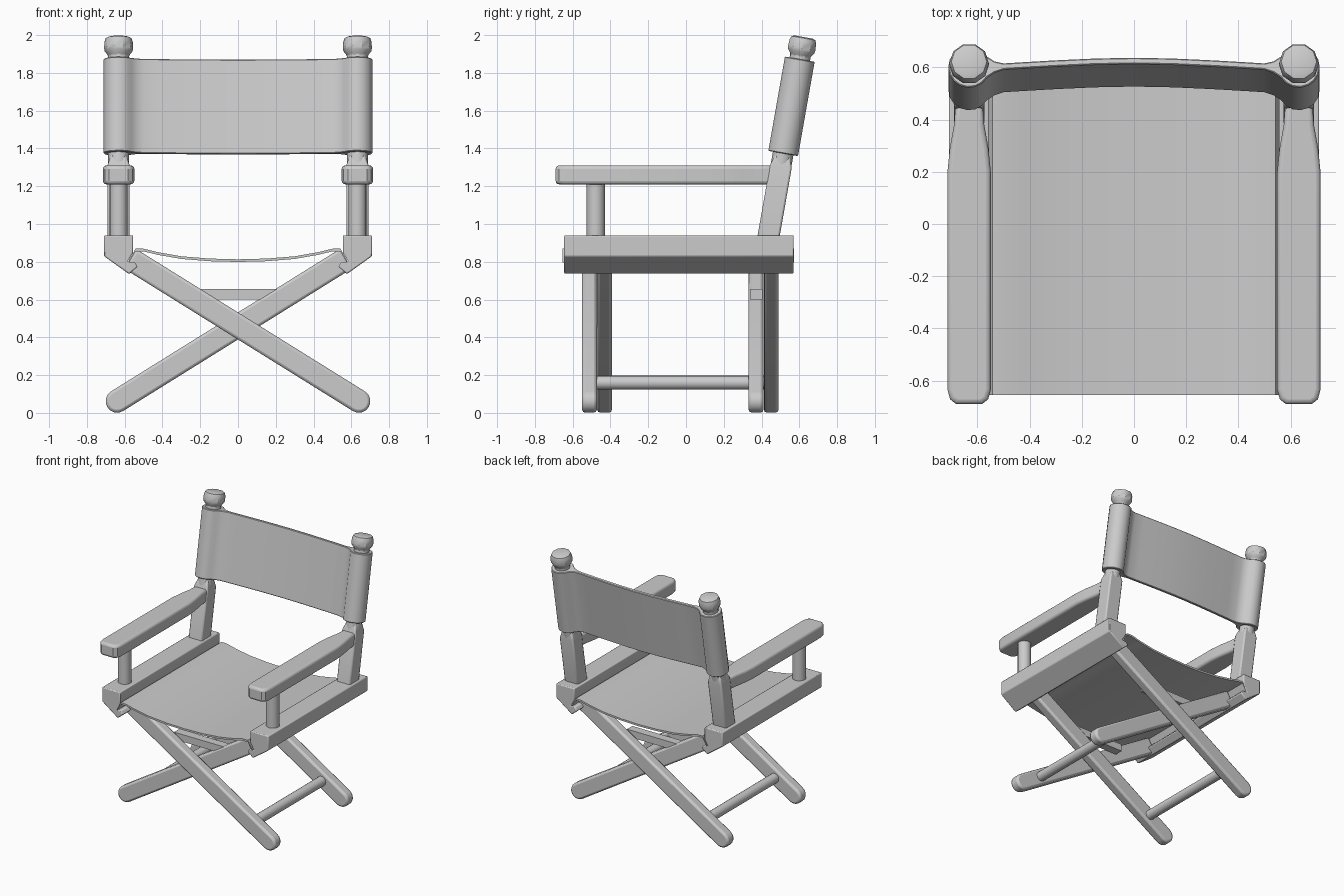
import bpy, bmesh, math
from mathutils import Vector, Matrix

if "Cube" in bpy.data.objects:
    bpy.data.objects.remove(bpy.data.objects["Cube"])

TILT = math.radians(-10)
SIDES = ((1, "right"), (-1, "left"))


def finish(name, bm, bevel=0, segments=2, matrix=None, angle=35):
    bmesh.ops.recalc_face_normals(bm, faces=bm.faces)
    mesh = bpy.data.meshes.new(name)
    bm.to_mesh(mesh)
    bm.free()
    ob = bpy.data.objects.new(name, mesh)
    bpy.context.collection.objects.link(ob)
    if matrix:
        ob.matrix_world = matrix
    if bevel:
        mod = ob.modifiers.new("bevel", 'BEVEL')
        mod.width, mod.segments = bevel, segments
        mod.limit_method, mod.angle_limit = 'ANGLE', math.radians(40)
    bpy.ops.object.select_all(action='DESELECT')
    ob.select_set(True)
    bpy.context.view_layer.objects.active = ob
    bpy.ops.object.shade_smooth_by_angle(angle=math.radians(angle))
    return ob


def loft(name, rings, **kw):
    """Skin closed rings of equal length and cap both ends."""
    bm = bmesh.new()
    vs = [[bm.verts.new(p) for p in r] for r in rings]
    n = len(vs[0])
    for a, b in zip(vs, vs[1:]):
        for i in range(n):
            j = (i + 1) % n
            bm.faces.new((a[i], a[j], b[j], b[i]))
    bm.faces.new(vs[0])
    bm.faces.new(vs[-1])
    return finish(name, bm, **kw)


def extrude_y(name, pts, y0, y1, **kw):
    return loft(name, [[(x, y, z) for x, z in pts] for y in (y0, y1)], **kw)


def extrude_z(name, pts, z0, z1, **kw):
    return loft(name, [[(x, y, z) for x, y in pts] for z in (z0, z1)], **kw)


def lathe(name, profile, sides, **kw):
    """Turn (radius, height) pairs around z."""
    ang = [2 * math.pi * i / sides for i in range(sides)]
    return loft(name, [[(r * math.cos(a), r * math.sin(a), h) for a in ang]
                       for r, h in profile], **kw)


def square(r, z):
    return [(-r, -r, z), (r, -r, z), (r, r, z), (-r, r, z)]


# Crossed legs: foot on side s, rounded at the foot, running up to the other side
def leg(name, s, y0, y1):
    foot, top, r = Vector((0.64, 0.062)), Vector((-0.57, 0.815)), 0.061
    d = (top - foot).normalized()
    n = Vector((-d.y, d.x))
    pts = [top + n * r]
    for i in range(9):
        a = math.pi * i / 8
        pts.append(foot + n * r * math.cos(a) - d * r * math.sin(a))
    pts.append(top - n * r)
    extrude_y(name, [(p.x * s, p.y) for p in pts], y0, y1, bevel=0.015)


leg("front_leg_right_foot", 1, -0.55, -0.472)
leg("front_leg_left_foot", -1, -0.47, -0.392)
leg("back_leg_right_foot", 1, 0.332, 0.41)
leg("back_leg_left_foot", -1, 0.412, 0.49)

# Short bars above the leg crossings
bar = [(-0.22, 0.60), (0.22, 0.60), (0.22, 0.655), (-0.22, 0.655)]
extrude_y("front_cross_bar", bar, -0.465, -0.40)
extrude_y("back_cross_bar", bar, 0.34, 0.405)

rail = [(0.555, 0.94), (0.71, 0.94), (0.71, 0.83), (0.577, 0.735),
        (0.53, 0.775), (0.55, 0.80), (0.585, 0.80), (0.555, 0.85)]
arm = [(0.05, -0.69), (0.073, -0.672), (0.083, -0.635), (0.083, 0.2),
       (0.074, 0.29), (0.058, 0.38), (0.052, 0.46)]

for s, side in SIDES:
    # Stretcher rod between the feet
    y0, y1 = (-0.49, 0.35) if s > 0 else (-0.41, 0.43)
    lathe(side + "_foot_rod", [(0.037, 0), (0.037, y1 - y0)], 16,
          matrix=Matrix.Translation((0.48 * s, y0, 0.16)) @ Matrix.Rotation(-math.pi / 2, 4, 'X'))
    # Grooved seat rail
    extrude_y(side + "_seat_rail", [(x * s, z) for x, z in rail], -0.645, 0.57, bevel=0.007)
    # Armrest and its front support
    outline = [(0.632 * s + x, y) for x, y in arm] + [(0.632 * s - x, y) for x, y in reversed(arm)]
    extrude_z(side + "_armrest", outline, 1.21, 1.31, bevel=0.018, segments=3)
    lathe(side + "_arm_support", [(0.048, 0.92), (0.048, 1.23)], 16,
          matrix=Matrix.Translation((0.632 * s, -0.478, 0)))
    # Leaning back post: square below, turned above, with a knob
    m = Matrix.Translation((0.632 * s, 0.438, 0.94)) @ Matrix.Rotation(TILT, 4, 'X')
    loft(side + "_back_post", [square(0.058, -0.06), square(0.058, 0.37), square(0.04, 0.43)],
         matrix=m, bevel=0.01)
    lathe(side + "_post_dowel", [(0.055, 0.36), (0.055, 0.97)], 16, matrix=m)
    lathe(side + "_post_knob", [(0.052, 0.955), (0.06, 0.972), (0.074, 0.99), (0.077, 1.005),
                                (0.075, 1.04), (0.068, 1.06), (0.05, 1.066)], 10, matrix=m)

# Sagging seat cloth tucked into the rail grooves
half = [(0.576, 0.804), (0.542, 0.862), (0.50, 0.862), (0.42, 0.843), (0.30, 0.822), (0.15, 0.81)]
path = half + [(0, 0.806)] + [(-x, z) for x, z in reversed(half)]
t = 0.007
strip = [(x, z + t) for x, z in path] + [(x, z - t) for x, z in reversed(path)]
extrude_y("seat_cloth", strip, -0.655, 0.572)

# Back cloth with a sleeve around each post, bowed slightly backwards
mid = [(0.0, 0.024), (0.15, 0.021), (0.3, 0.014), (0.42, 0.007), (0.5, 0.002)]
right = [(x, y - 0.012) for x, y in mid] + [(0.535, -0.022)]
for i in range(15):
    a = math.radians(-150 + 300 * i / 14)
    right.append((0.632 + 0.08 * math.cos(a), 0.08 * math.sin(a)))
right += [(0.535, 0.022)] + [(x, y + 0.012) for x, y in reversed(mid)]
loop = right + [(-x, y) for x, y in reversed(right[1:-1])]
extrude_z("back_cloth", loop, 0.44, 0.947, bevel=0.004, segments=1,
          matrix=Matrix.Translation((0, 0.438, 0.94)) @ Matrix.Rotation(TILT, 4, 'X'))
